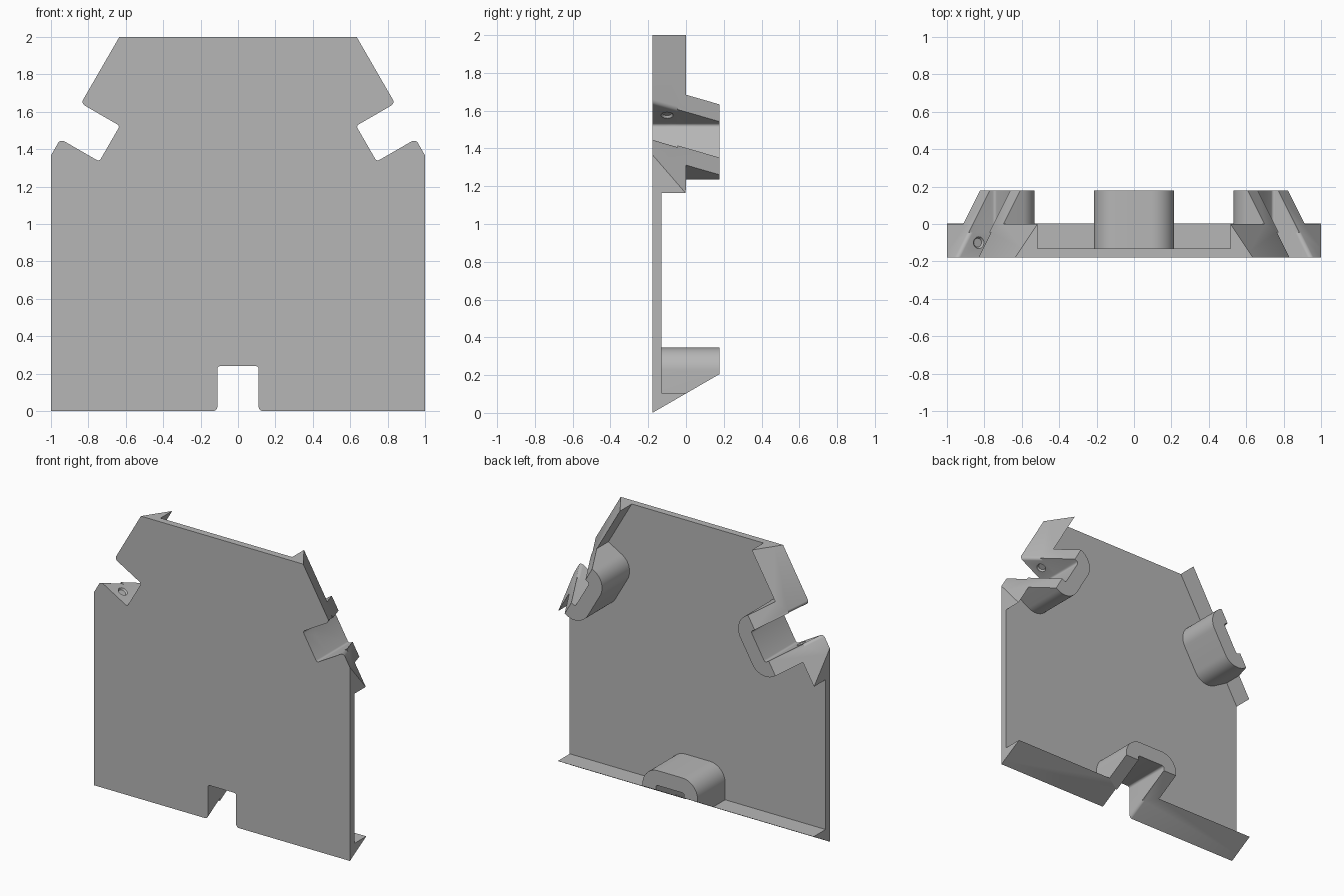
import bpy, bmesh, math

if "Cube" in bpy.data.objects:
    bpy.data.objects.remove(bpy.data.objects["Cube"])

HALF_DEPTH = 0.178            # front at -y, back of the bosses at +y
SLOPE = math.tan(math.radians(30))
CENTRE_Z = 1.033              # centre of the threefold symmetry
SIDES = [math.radians(a) for a in (-90, 30, 150)]

grey = bpy.data.materials.new("plain grey")
grey.diffuse_color = (0.47, 0.47, 0.47, 1)
grey.use_nodes = True
grey.node_tree.nodes["Principled BSDF"].inputs["Base Color"].default_value = grey.diffuse_color


def loft(name, ring_a, y_a, ring_b, y_b):
    """Solid between two outlines in the xz plane."""
    bm = bmesh.new()
    a = [bm.verts.new((x, y_a, z)) for x, z in ring_a]
    b = [bm.verts.new((x, y_b, z)) for x, z in ring_b]
    bm.faces.new(a)
    bm.faces.new(b[::-1])
    n = len(a)
    for i in range(n):
        j = (i + 1) % n
        bm.faces.new((a[j], a[i], b[i], b[j]))
    bmesh.ops.recalc_face_normals(bm, faces=bm.faces[:])
    mesh = bpy.data.meshes.new(name)
    bm.to_mesh(mesh)
    bm.free()
    mesh.materials.append(grey)
    obj = bpy.data.objects.new(name, mesh)
    bpy.context.collection.objects.link(obj)
    return obj


def prism(name, ring, y_a, y_b):
    return loft(name, ring, y_a, ring, y_b)


def place(points, angle):
    """Local (u along the edge, v inward from it) to x, z."""
    ox, oz = math.cos(angle), math.sin(angle)
    return [(ox * (CENTRE_Z - v) - oz * u, CENTRE_Z + oz * (CENTRE_Z - v) + ox * u)
            for u, v in points]


def arc(cu, cv, r, start, end, n=8):
    return [(cu + r * math.cos(math.radians(start + (end - start) * i / n)),
             cv + r * math.sin(math.radians(start + (end - start) * i / n)))
            for i in range(n + 1)]


def mirrored(half):
    return half + [(-u, v) for u, v in reversed(half)]


def shift(y):
    """How far the sloping edge has moved inward at depth y."""
    return SLOPE * (y + HALF_DEPTH)


def combine(obj, other, operation):
    mod = obj.modifiers.new(operation.lower(), 'BOOLEAN')
    mod.operation = operation
    mod.solver = 'EXACT'
    mod.object = other
    bpy.context.view_layer.objects.active = obj
    bpy.ops.object.modifier_apply(modifier=mod.name)
    bpy.data.objects.remove(other, do_unlink=True)


# Front plate
panel = prism("slotted_panel", [(-1, -0.1), (1, -0.1), (1, 2), (-1, 2)], -HALF_DEPTH, -0.13)

# Edge rims: bottom and the two sloping shoulders
rims = [[(-1, -0.1), (1, -0.1), (1, 0.105), (-1, 0.105)],
        [(1, 2), (1, 1.163), (0.515, 2)],
        [(-1, 2), (-1, 1.163), (-0.515, 2)]]
for ring in rims:
    combine(panel, prism("rim", ring, -0.15, 0.006), 'UNION')

# Rounded bosses around the slots
boss_outline = mirrored([(0.215, -0.06)] + arc(0.095, 0.225, 0.12, 0, 90, 14))
for angle in SIDES:
    combine(panel, prism("boss", place(boss_outline, angle), -0.15, HALF_DEPTH), 'UNION')

# Sloping cuts along the three edges
for angle in SIDES:
    rings = [place([(-1.3, -0.6), (1.3, -0.6), (1.3, shift(y)), (-1.3, shift(y))], angle)
             for y in (-0.3, 0.3)]
    combine(panel, loft("edge_cutter", rings[0], -0.3, rings[1], 0.3), 'DIFFERENCE')

# Slots, with rounded mouths near the front
inner = arc(0.095, 0.225, 0.015, 0, 90, 4)
slot = mirrored([(0.11, -0.1)] + inner)


def mouth(y):
    outer = [(0.136, -0.1)] + arc(0.136, 0.025, 0.026, 270, 180, 6)
    return mirrored([(u, v + shift(y)) for u, v in outer] + inner)


for angle in SIDES:
    combine(panel, prism("slot_cutter", place(slot, angle), -0.25, 0.25), 'DIFFERENCE')
    combine(panel, loft("mouth_cutter", place(mouth(-0.2), angle), -0.2,
                        place(mouth(-0.045), angle), -0.045), 'DIFFERENCE')

# Small round dimple in one wall of each slot
for angle in SIDES:
    (x, z), = place([(0.11, 0.138)], angle)
    bpy.ops.mesh.primitive_cone_add(vertices=24, radius1=0.04, radius2=0.024, depth=0.024,
                                    location=(x, -0.1, z))
    dimple = bpy.context.object
    # cone axis along the wall normal
    dimple.rotation_euler = (0, math.pi / 2 - (angle + math.pi / 2), 0)
    dimple.data.materials.append(grey)
    bpy.context.view_layer.update()
    combine(panel, dimple, 'DIFFERENCE')

# Smooth the curved walls, keep the edges crisp
bpy.ops.object.select_all(action='DESELECT')
panel.select_set(True)
bpy.context.view_layer.objects.active = panel
bpy.ops.object.shade_smooth_by_angle(angle=math.radians(30))
